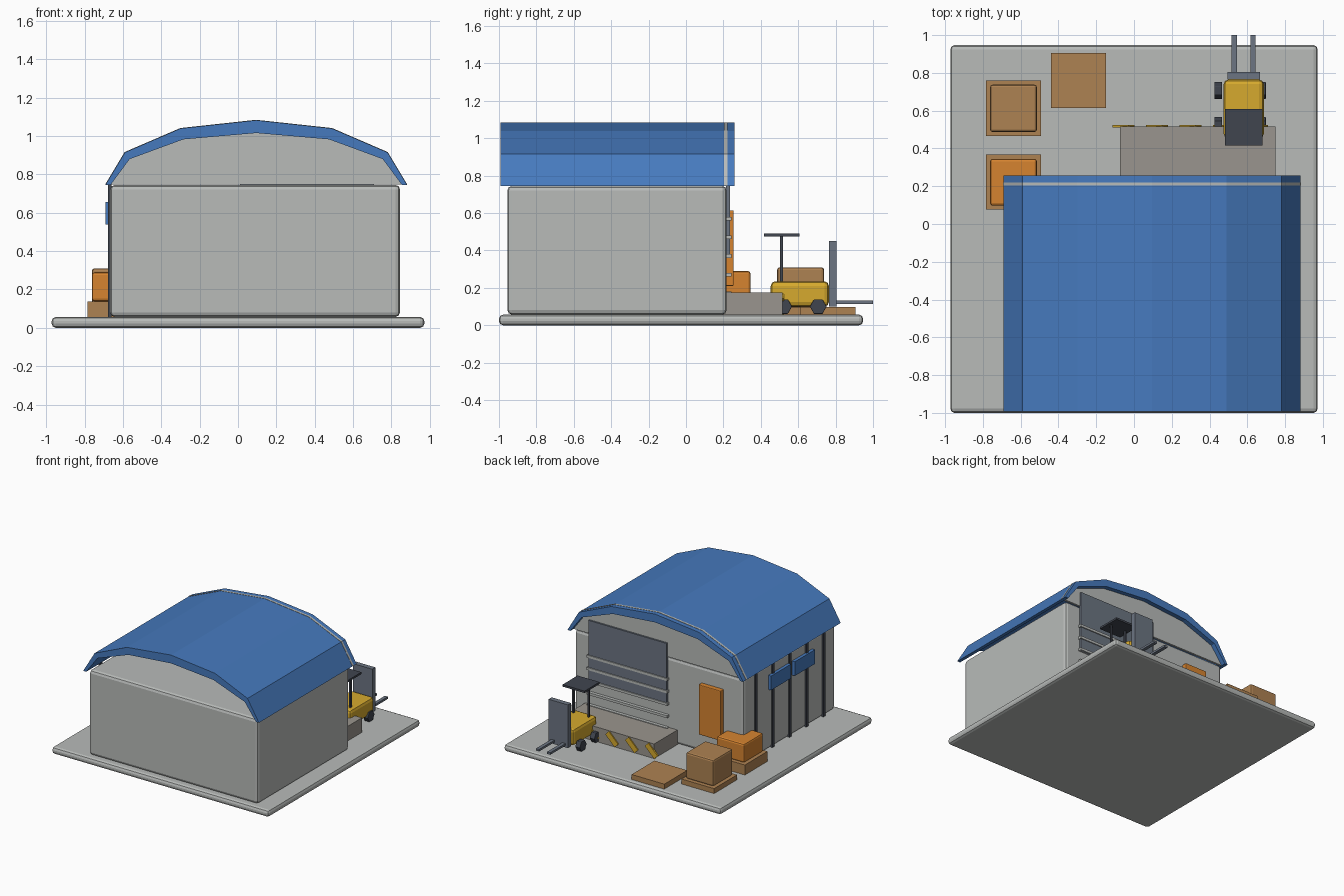
import bpy, bmesh, math
from mathutils import Matrix, Vector

cube = bpy.data.objects.get("Cube")
if cube:
    bpy.data.objects.remove(cube, do_unlink=True)


def material(name, rgb):
    lin = [(c / 255 / 12.92) if c < 11 else ((c / 255 + 0.055) / 1.055) ** 2.4 for c in rgb]
    m = bpy.data.materials.new(name)
    m.use_nodes = True
    m.diffuse_color = (*lin, 1)
    m.node_tree.nodes["Principled BSDF"].inputs["Base Color"].default_value = (*lin, 1)
    return m


concrete = material("concrete_grey", (184, 187, 185))
blue = material("roof_blue", (70, 122, 190))
steel = material("steel_grey", (108, 117, 130))
dark = material("dark_metal", (64, 69, 79))
orange = material("orange_paint", (214, 132, 48))
wood = material("brown_wood", (174, 130, 82))
yellow = material("safety_yellow", (214, 170, 46))
stone = material("dock_stone", (154, 149, 142))


def finish(name, bm, mat, bevel=0):
    bmesh.ops.recalc_face_normals(bm, faces=bm.faces)
    me = bpy.data.meshes.new(name)
    bm.to_mesh(me)
    bm.free()
    me.materials.append(mat)
    ob = bpy.data.objects.new(name, me)
    bpy.context.collection.objects.link(ob)
    if bevel:
        mod = ob.modifiers.new("Bevel", "BEVEL")
        mod.width = bevel
        mod.segments = 2
    return ob


def box(name, xs, ys, zs, mat, bevel=0, tilt=0):
    """Box from its ranges on x, y and z, tilted about y."""
    bm = bmesh.new()
    bmesh.ops.create_cube(bm, size=1)
    size = [r[1] - r[0] for r in (xs, ys, zs)]
    mid = Vector([(r[0] + r[1]) / 2 for r in (xs, ys, zs)])
    bm.transform(Matrix.Translation(mid) @ Matrix.Rotation(tilt, 4, "Y") @ Matrix.Diagonal((*size, 1)))
    return finish(name, bm, mat, bevel)


def extrude_profile(name, points, y0, y1, mat):
    """Prism along y from points on the xz plane."""
    bm = bmesh.new()
    face = bm.faces.new([bm.verts.new((x, y0, z)) for x, z in points])
    out = bmesh.ops.extrude_face_region(bm, geom=[face])
    moved = [v for v in out["geom"] if isinstance(v, bmesh.types.BMVert)]
    bmesh.ops.translate(bm, verts=moved, vec=(0, y1 - y0, 0))
    return finish(name, bm, mat)


def arch(half, mid=0.095):
    """Mirror half an arch, running from its left foot to its crown."""
    pts = [(mid - w, z) for w, z in half]
    return pts + [(2 * mid - x, z) for x, z in reversed(pts[:-1])]


# Ground slab and hall
GROUND = 0.057
box("ground_slab", (-0.972, 0.972), (-1.0, 0.947), (0, GROUND), concrete, 0.022)
box("hall_walls", (-0.667, 0.845), (-0.955, 0.217), (GROUND, 0.745), concrete, 0.024)

# Arched roof and rear gable
outer = [(0.787, 0.745), (0.685, 0.915), (0.395, 1.04), (0, 1.083)]
inner = [(0.76, 0.745), (0.66, 0.88), (0.38, 0.983), (0, 1.016)]
extrude_profile("roof", arch(outer) + arch(inner)[::-1], -0.992, 0.258, blue)
gable = [(w + 0.001, z + 0.002) for w, z in outer]
extrude_profile("rear_gable", arch(gable), 0.204, 0.221, concrete)

# Raised loading shutter with slats
box("loading_shutter", (0.01, 0.71), (0.215, 0.235), (0.36, 0.86), steel)
for i in range(5):
    z = 0.16 + i * 0.1
    box(f"shutter_slat_{i + 1}", (0.0, 0.72), (0.215, 0.243), (z, z + 0.02), concrete)

# Side door
box("side_door", (-0.49, -0.29), (0.21, 0.255), (0.21, 0.615), orange, 0.006)

# Right wall columns and blue panels
for i in range(5):
    y = 0.065 - i * 0.217
    box(f"wall_column_{i + 1}", (-0.678, -0.66), (y - 0.013, y + 0.013), (GROUND, 0.76), dark)
for i, y in enumerate((-0.1, -0.405)):
    box(f"wall_panel_{i + 1}", (-0.692, -0.66), (y - 0.255, y), (0.54, 0.655), blue)

# Loading dock with slanted warning stripes
box("loading_dock", (-0.075, 0.75), (0.2, 0.515), (GROUND, 0.175), stone)
for i in range(5):
    x = -0.055 + i * 0.177
    box(f"dock_stripe_{i + 1}", (x - 0.059, x + 0.059), (0.51, 0.524), (0.094, 0.139),
        yellow, tilt=-math.pi / 4)

# Pallets and crates
box("pallet_1", (-0.784, -0.492), (0.467, 0.76), (GROUND, 0.097), wood)
box("crate_1", (-0.762, -0.514), (0.487, 0.738), (0.097, 0.31), wood, 0.014)
box("pallet_2", (-0.784, -0.492), (0.077, 0.367), (GROUND, 0.138), wood)
box("crate_2", (-0.762, -0.514), (0.097, 0.345), (0.138, 0.29), orange, 0.014)
box("pallet_3", (-0.44, -0.147), (0.613, 0.906), (GROUND, 0.097), wood)

# Forklift body, cab and lift
box("forklift_body", (0.475, 0.687), (0.453, 0.764), (0.1, 0.235), yellow, 0.024)
for side, x in (("left", 0.65), ("right", 0.515)):
    box(f"forklift_{side}_post", (x - 0.007, x + 0.007), (0.503, 0.518), (0.225, 0.478), dark)
box("forklift_canopy", (0.483, 0.68), (0.416, 0.608), (0.474, 0.49), dark)
box("forklift_mast", (0.495, 0.668), (0.765, 0.805), (0.1, 0.45), steel)
for side, x in (("left", 0.63), ("right", 0.53)):
    box(f"forklift_{side}_fork", (x - 0.014, x + 0.014), (0.8, 1.0), (0.115, 0.132), steel)

# Forklift wheels
for side, x in (("left", 0.677), ("right", 0.446)):
    for end, y in (("front", 0.707), ("rear", 0.522)):
        bm = bmesh.new()
        bmesh.ops.create_cone(bm, cap_ends=True, segments=6, radius1=0.045, radius2=0.045, depth=0.042)
        bm.transform(Matrix.Translation((x, y, 0.1)) @ Matrix.Rotation(math.pi / 2, 4, "Y"))
        # Turn each hexagon so that a flat side rests on the slab
        if max(v.co.z for v in bm.verts) > 0.142:
            bmesh.ops.rotate(bm, verts=bm.verts, cent=(x, y, 0.1), matrix=Matrix.Rotation(math.pi / 6, 3, "X"))
        finish(f"forklift_{side}_{end}_wheel", bm, dark, 0.003)
